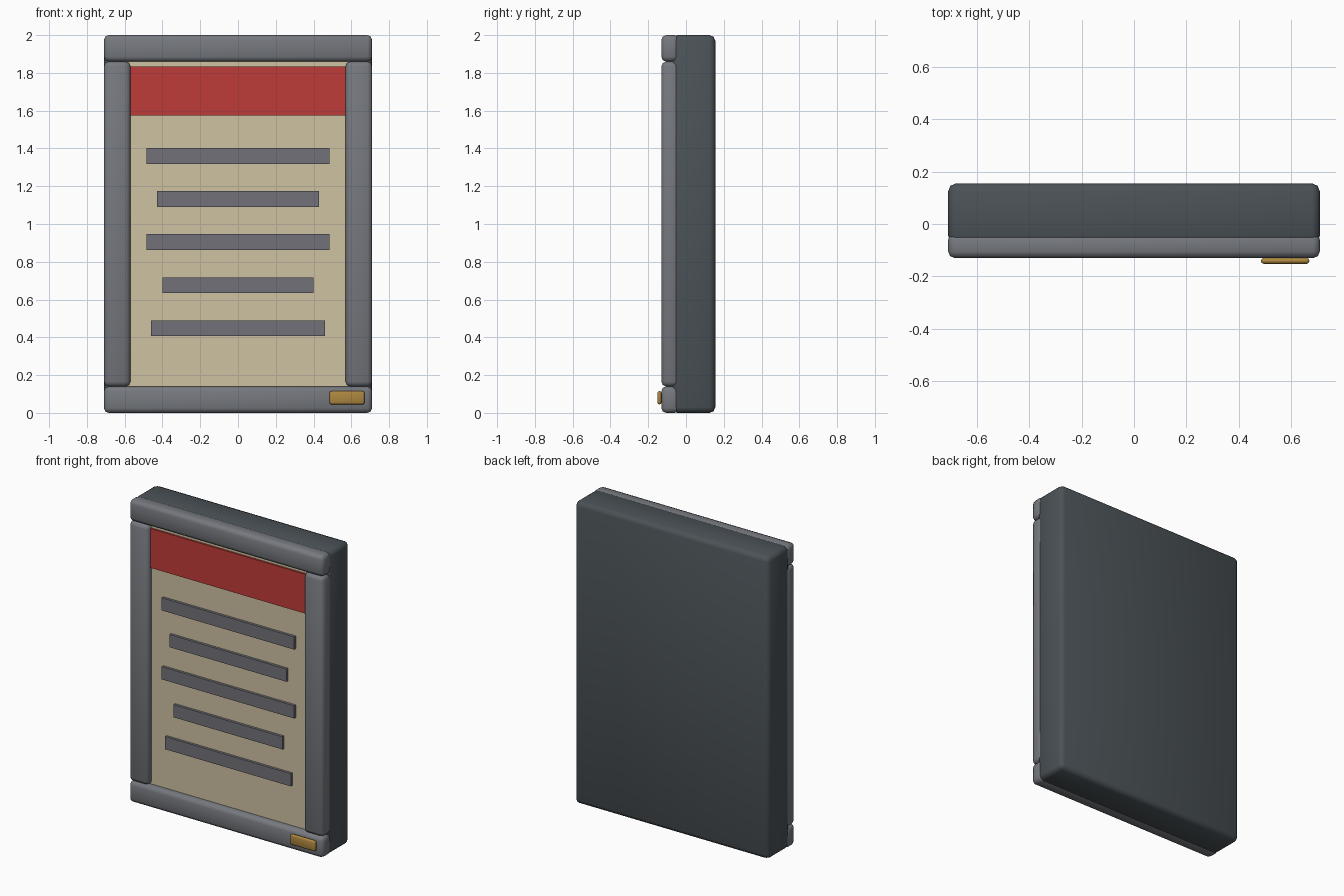
import bpy

cube = bpy.data.objects.get("Cube")
if cube:
    bpy.data.objects.remove(cube, do_unlink=True)


def material(name, color):
    mat = bpy.data.materials.new(name)
    mat.use_nodes = True
    mat.diffuse_color = (*color, 1)
    mat.node_tree.nodes["Principled BSDF"].inputs["Base Color"].default_value = (*color, 1)
    return mat


slate = material("dark slate", (0.07, 0.085, 0.095))
grey = material("frame grey", (0.18, 0.19, 0.21))
cream = material("cream paper", (0.62, 0.54, 0.36))
red = material("header red", (0.52, 0.045, 0.04))
ink = material("ink grey", (0.165, 0.165, 0.19))
brass = material("brass", (0.42, 0.24, 0.05))


def box(name, x, y, z, mat, bevel=0.0):
    """Box spanning the given (low, high) ranges, with optional soft edges."""
    spans = (x, y, z)
    bpy.ops.mesh.primitive_cube_add(size=1, location=[sum(s) / 2 for s in spans])
    obj = bpy.context.object
    obj.name = name
    obj.scale = [s[1] - s[0] for s in spans]
    bpy.ops.object.transform_apply(location=False, rotation=False, scale=True)
    obj.data.materials.append(mat)
    if bevel:
        mod = obj.modifiers.new("soft edges", "BEVEL")
        mod.width = bevel
        mod.segments = 2
        bpy.ops.object.shade_smooth()
    return obj


# Cabinet behind the frame
box("cabinet", (-0.71, 0.71), (-0.075, 0.155), (0, 2), slate, 0.03)

# Frame rails and posts
rail_y = (-0.13, -0.035)
box("bottom_rail", (-0.71, 0.71), rail_y, (0, 0.14), grey, 0.025)
box("top_rail", (-0.71, 0.71), rail_y, (1.86, 2), grey, 0.025)
box("left_post", (0.57, 0.71), rail_y, (0.14, 1.86), grey, 0.025)
box("right_post", (-0.71, -0.57), rail_y, (0.14, 1.86), grey, 0.025)

# Notice sheet with its header band
box("paper", (-0.6, 0.6), (-0.088, -0.06), (0.1, 1.9), cream)
box("header_band", (-0.575, 0.575), (-0.1, -0.08), (1.575, 1.835), red)

# Rows of plain bars standing for writing
for i, half in enumerate((0.485, 0.428, 0.485, 0.4, 0.46)):
    z = 1.36 - 0.228 * i
    box(f"writing_row_{i + 1}", (-half, half), (-0.105, -0.08), (z - 0.042, z + 0.042), ink)

# Brass latch plate on the bottom rail
box("latch", (0.485, 0.67), (-0.152, -0.13), (0.045, 0.115), brass, 0.01)
